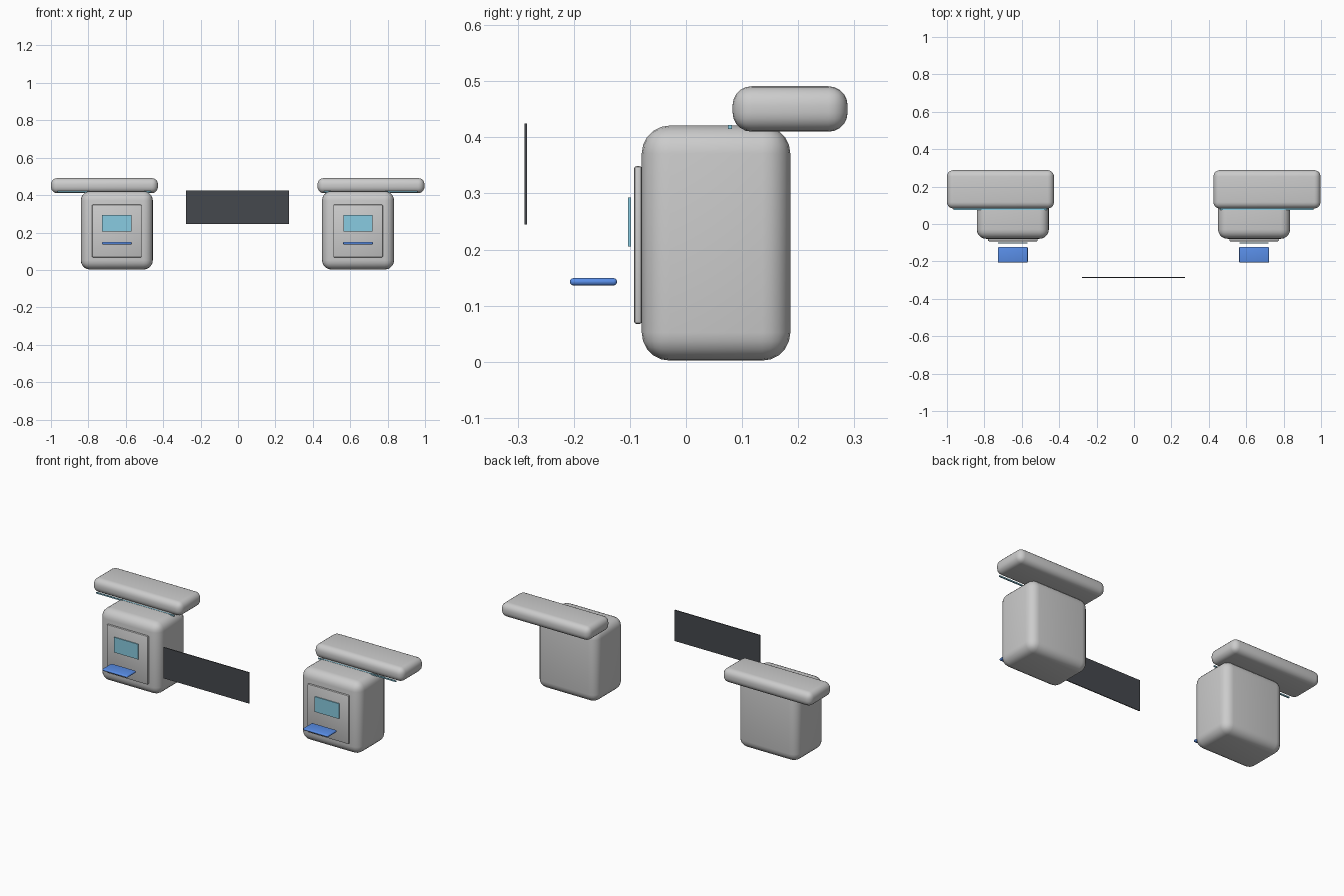
import bpy

if "Cube" in bpy.data.objects:
    bpy.data.objects.remove(bpy.data.objects["Cube"])


def material(name, rgb):
    m = bpy.data.materials.new(name)
    m.diffuse_color = (*rgb, 1)
    m.use_nodes = True
    m.node_tree.nodes["Principled BSDF"].inputs["Base Color"].default_value = m.diffuse_color
    return m


BLUE = material("blue", (0.1, 0.27, 0.8))
GLASS = material("glass", (0.25, 0.6, 0.75))
DARK = material("dark", (0.06, 0.065, 0.075))


def box(name, x, y, z, bevel=0, segments=4, mat=None):
    """Box from (min, max) ranges, optionally with rounded edges."""
    lo, hi = zip(x, y, z)
    bpy.ops.mesh.primitive_cube_add(size=1, location=[(a + b) / 2 for a, b in zip(lo, hi)])
    ob = bpy.context.object
    ob.name = name
    ob.scale = [b - a for a, b in zip(lo, hi)]
    bpy.ops.object.transform_apply(location=False, rotation=False, scale=True)
    if bevel:
        mod = ob.modifiers.new("round", "BEVEL")
        mod.width = bevel
        mod.segments = segments
        bpy.ops.object.modifier_apply(modifier="round")
        bpy.ops.object.shade_smooth_by_angle()
    if mat:
        ob.data.materials.append(mat)
    return ob


def span(centre, width):
    return centre - width / 2, centre + width / 2


# Two mirrored kiosks
for label, s in (("left", -1), ("right", 1)):
    cx = s * 0.645 - 0.003      # cabinet centre
    bx = s * 0.7125 - 0.0015    # canopy centre
    box(label + "_cabinet", span(cx, 0.385), (-0.079, 0.186), (0.002, 0.421), 0.05, 5)
    box(label + "_front_panel", span(cx, 0.265), (-0.093, -0.078), (0.067, 0.349), 0.006, 2)
    box(label + "_screen", span(cx, 0.156), (-0.103, -0.098), (0.205, 0.293), mat=GLASS)
    box(label + "_tray", span(cx, 0.16), (-0.207, -0.123), (0.136, 0.149), 0.006, 3, BLUE)
    box(label + "_canopy", span(bx, 0.572), (0.083, 0.288), (0.41, 0.491), 0.034, 5)
    box(label + "_light_strip", span(bx, 0.5), (0.075, 0.082), (0.415, 0.422), mat=GLASS)

# Dark board between the kiosks
box("centre_board", (-0.278, 0.272), (-0.288, -0.283), (0.245, 0.425), mat=DARK)
